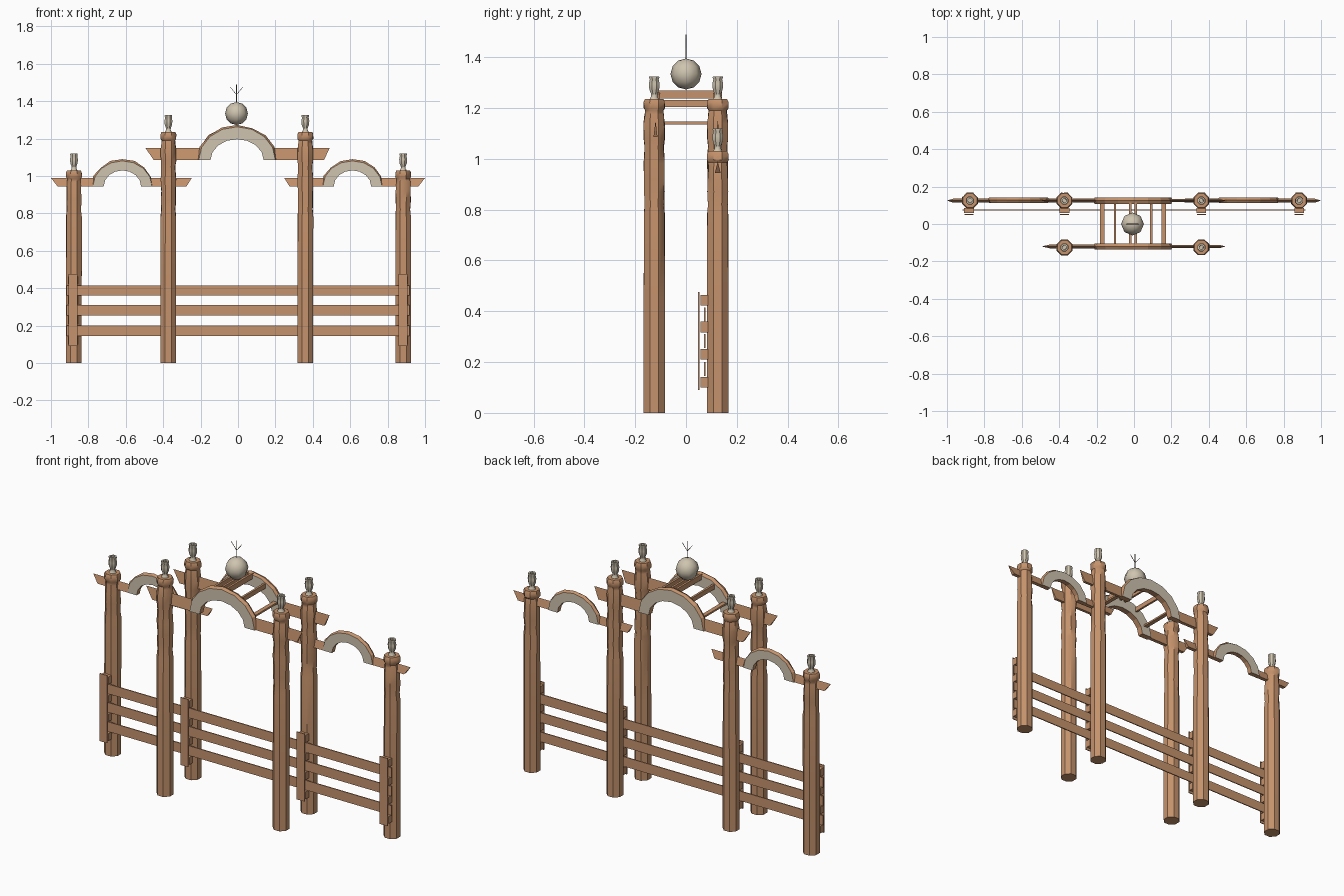
import bpy, bmesh, math, random
from mathutils import Vector

if "Cube" in bpy.data.objects:
    bpy.data.objects.remove(bpy.data.objects["Cube"])

random.seed(4)

def material(name, rgb):
    m = bpy.data.materials.new(name)
    m.diffuse_color = (*rgb, 1)
    m.use_nodes = True
    m.node_tree.nodes["Principled BSDF"].inputs["Base Color"].default_value = m.diffuse_color
    return m

WOOD = material("warm wood", (0.56, 0.29, 0.15))
BONE = material("pale bone", (0.62, 0.55, 0.43))
DARK = material("dark twig", (0.12, 0.10, 0.08))

def make(name, bm, *mats):
    bmesh.ops.recalc_face_normals(bm, faces=bm.faces)
    me = bpy.data.meshes.new(name)
    bm.to_mesh(me)
    bm.free()
    for m in mats:
        me.materials.append(m)
    ob = bpy.data.objects.new(name, me)
    bpy.context.collection.objects.link(ob)
    return ob

def smooth(ob, angle=40):
    bpy.ops.object.select_all(action='DESELECT')
    ob.select_set(True)
    bpy.context.view_layer.objects.active = ob
    bpy.ops.object.shade_smooth_by_angle(angle=math.radians(angle))

def skin(bm, rings, closed=False):
    """Bridge equal-length rings of points, capping the ends."""
    rows = [[bm.verts.new(p) for p in r] for r in rings]
    n = len(rows[0])
    for a, b in zip(rows, rows[1:]):
        for i in range(n):
            j = (i + 1) % n
            bm.faces.new((a[i], a[j], b[j], b[i]))
    bm.faces.new(rows[0][::-1])
    bm.faces.new(rows[-1])

def lathe(name, x, y, profile, mat, sides=8, jitter=0.0):
    rings = []
    for r, z in profile:
        k = jitter if profile[0][1] + 0.7 < z < profile[-1][1] - 0.01 else 0
        rings.append([(x + (r + random.uniform(-k, k)) * math.cos(t),
                       y + (r + random.uniform(-k, k)) * math.sin(t), z)
                      for t in [(i + .5) * math.tau / sides for i in range(sides)]])
    bm = bmesh.new()
    skin(bm, rings)
    ob = make(name, bm, mat)
    smooth(ob)
    return ob

def box(name, x, y, z, mat=WOOD):
    """Box from (min, max) pairs."""
    bm = bmesh.new()
    skin(bm, [[(x[0], y[0], h), (x[1], y[0], h), (x[1], y[1], h), (x[0], y[1], h)] for h in z])
    return make(name, bm, mat)

# Carved posts with a neck, collar and pale finial
def post(x, y, h):
    d = 0.2 if h > 1.1 else 0.0
    profile = [(.045, 0), (.045, .45), (.044, .78), (.041, .82), (.043, .87), (.042, .92)]
    if d:
        profile += [(.044, .98), (.040, 1.05), (.044, 1.08), (.044, 1.14)]
    profile += [(.040, h - .06), (.038, h - .045), (.045, h - .035), (.045, h - .012), (.040, h)]
    lathe("post", x, y, profile, WOOD, 8, .002)
    lathe("finial", x, y, [(.020, h), (.013, h + .012), (.014, h + .022), (.021, h + .038),
                           (.023, h + .06), (.019, h + .078), (.022, h + .084),
                           (.021, h + .09), (.012, h + .09), (.011, h + .08)], BONE)

OUTER, INNER = (-.877, .883), (-.372, .36)
for px in OUTER:
    post(px, .125, 1.03)
for px in INNER:
    for py in (-.125, .125):
        post(px, py, 1.235)

# Beams: triangular section with a sloped outer end
def beam(x_in, x_top, x_low, y, z0, z1, half):
    bm = bmesh.new()
    skin(bm, [[(x_in, y - half, z0), (x_in, y + half, z0), (x_in, y, z1)],
              [(x_low, y - half, z0), (x_low, y + half, z0), (x_top, y, z1)]])
    make("beam", bm, WOOD)

for py in (-.12, .125):
    beam(-.17, -.495, -.45, py, 1.085, 1.15, .010)
    beam(.17, .49, .46, py, 1.085, 1.15, .008)
for s, far, near in ((-1, -.75, -.49), (1, .745, .48)):
    beam(far, s * 1.0, s * .965, .125, .945, .99, .011)
    beam(near, s * .247, s * .275, .125, .945, .99, .011)

# Arches: pale front and back faces, ridged wooden rim
def arch(cx, y, base, outer, inner, half, segs=8):
    bm = bmesh.new()
    rings = []
    for i in range(segs + 1):
        t = math.pi * i / segs
        c, s = math.cos(t), math.sin(t)
        ridge = .008 + random.uniform(-.004, .004)
        rings.append([(cx + a * c, y + dy, base + b * s) for a, b, dy in (
            (*inner, -half), (*outer, -half), (outer[0] + ridge, outer[1] + ridge, 0),
            (*outer, half), (*inner, half))])
    skin(bm, rings)
    bm.normal_update()
    for f in bm.faces:
        f.material_index = 1 if abs(f.normal.y) > .9 else 0
    make("arch", bm, WOOD, BONE)

for py in (-.12, .125):
    arch(-.005, py, 1.085, (.205, .178), (.142, .112), .017)
for px in (-.618, .612):
    arch(px, .127, .945, (.158, .136), (.100, .085), .014)

# Slats joining the two central arches
for px, w, z0, z1 in ((.165, .012, 1.136, 1.146), (.097, .006, 1.205, 1.232),
                      (.015, .006, 1.237, 1.268)):
    for s in (-1, 1):
        cx = -.005 + s * px
        box("arch_slat", (cx - w, cx + w), (-.11, .115), (z0, z1))

# Fence: rails, uprights and spacer blocks
for z in (.145, .255, .36):
    box("fence_rail", (-.918, .918), (.071, .077), (z, z + .055))
for px in (-.882, -.372, .36, .883):
    box("fence_upright", (px - .024, px + .024), (.048, .053), (.09, .475))
    for z in (.10, .21, .317, .422):
        box("fence_spacer", (px - .026, px + .026), (.058, .086), (z, z + .042))

# Orb above the central arch
bm = bmesh.new()
bmesh.ops.create_uvsphere(bm, u_segments=8, v_segments=6, radius=.061)
bmesh.ops.translate(bm, verts=bm.verts, vec=(-.008, 0, 1.334))
smooth(make("orb", bm, BONE), 50)

# Thin twigs sprouting from the orb
def twig(a, b, r=.0015):
    a, b = Vector(a), Vector(b)
    bm = bmesh.new()
    skin(bm, [[(p.x - r, -r, p.z), (p.x + r, -r, p.z), (p.x, r, p.z)] for p in (a, b)])
    make("twig", bm, DARK)

twig((-.008, 0, 1.39), (-.008, 0, 1.49))
for s in (-1, 1):
    twig((-.008, 0, 1.435), (-.008 + s * .033, 0, 1.475))
